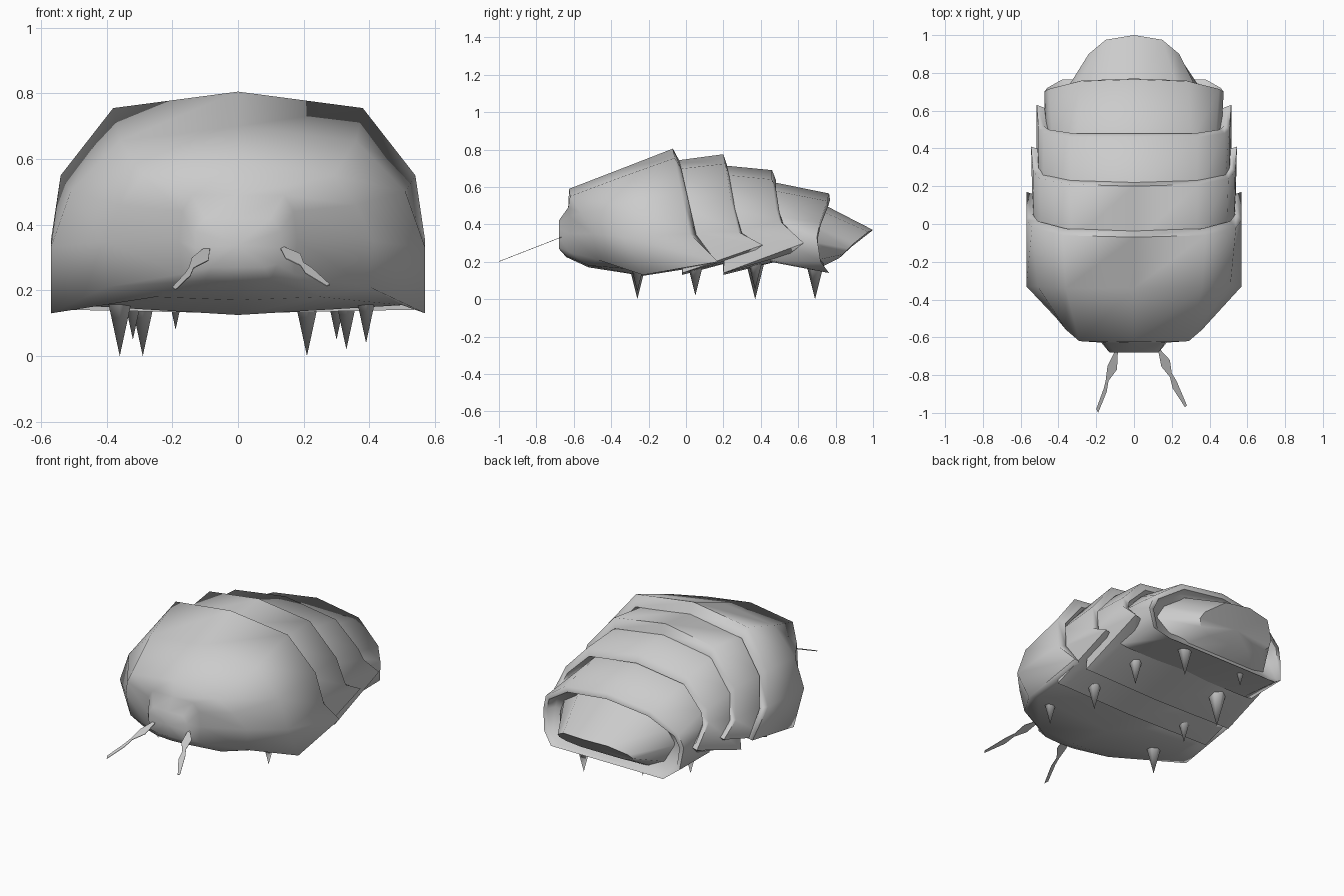
import bpy, bmesh, math
from mathutils import Vector

if "Cube" in bpy.data.objects:
    bpy.data.objects.remove(bpy.data.objects["Cube"])

grey = bpy.data.materials.new("shell_grey")
grey.diffuse_color = (0.6, 0.6, 0.6, 1)
grey.use_nodes = True
grey.node_tree.nodes["Principled BSDF"].inputs["Base Color"].default_value = grey.diffuse_color


def finish(name, bm, angle=35):
    bmesh.ops.recalc_face_normals(bm, faces=bm.faces)
    mesh = bpy.data.meshes.new(name)
    bm.to_mesh(mesh)
    bm.free()
    obj = bpy.data.objects.new(name, mesh)
    obj.data.materials.append(grey)
    bpy.context.collection.objects.link(obj)
    bpy.ops.object.select_all(action='DESELECT')
    obj.select_set(True)
    bpy.context.view_layer.objects.active = obj
    if angle:
        bpy.ops.object.shade_smooth_by_angle(angle=math.radians(angle))
    return obj


def inset(ring, sx, sz, dy, cz=0.3):
    """Copy of a half ring pulled toward the body axis; dy fades out low down."""
    return [(x * sx, y + (dy if z > cz else -0.01),
             cz + (z - cz) * (sz if z > cz else 0.97)) for x, y, z in ring]


def loft(name, rings, angle=50):
    """Skin half rings (top centre to belly centre), mirrored across x."""
    bm = bmesh.new()
    loops = []
    for half in rings:
        full = half + [(-x, y, z) for x, y, z in half[-2:0:-1]]
        loops.append([bm.verts.new(p) for p in full])
    n = len(loops[0])
    for a, b in zip(loops, loops[1:]):
        for i in range(n):
            j = (i + 1) % n
            bm.faces.new((a[i], a[j], b[j], b[i]))
    # end caps as fans
    for loop in (loops[0], loops[-1]):
        c = bm.verts.new(sum((v.co for v in loop), Vector()) / n)
        for i in range(n):
            bm.faces.new((loop[i], loop[(i + 1) % n], c))
    return finish(name, bm, angle)


def plate(name, rings, dy=0.02):
    """Body plate whose rear rim rolls down onto the next plate."""
    lip = inset(rings[-1], 0.945, 0.87, dy)
    return loft(name, rings + [lip, inset(lip, 0.95, 0.95, -0.05)], 75)


# Head and front shield: snout, face, brow, widest ring, rear rim
plate("front_shield", [
    [(0, -.68, .42), (.10, -.68, .42), (.13, -.68, .38), (.13, -.68, .33),
     (.12, -.68, .28), (.08, -.68, .27), (0, -.68, .27)],
    [(0, -.63, .49), (.14, -.63, .49), (.17, -.62, .44), (.18, -.62, .35),
     (.17, -.62, .25), (.10, -.64, .23), (0, -.64, .225)],
    [(0, -.625, .59), (.29, -.62, .55), (.36, -.56, .46), (.41, -.50, .35),
     (.40, -.47, .21), (.25, -.52, .18), (0, -.52, .17)],
    [(0, -.34, .70), (.36, -.34, .655), (.51, -.33, .50), (.57, -.33, .33),
     (.57, -.23, .13), (.50, -.23, .155), (0, -.23, .125)],
    [(0, -.07, .805), (.38, -.06, .755), (.54, -.02, .55), (.57, .02, .35),
     (.57, .17, .20), (.50, .14, .19), (0, .12, .18)]], 0.035)

# Overlapping back plates
plate("second_plate", [
    [(0, -.10, .735), (.33, -.09, .69), (.49, -.04, .51), (.53, -.02, .36),
     (.535, -.02, .14), (.48, -.02, .14), (0, -.02, .13)],
    [(0, .20, .775), (.34, .21, .725), (.50, .24, .53), (.535, .28, .36),
     (.545, .41, .29), (.48, .34, .24), (0, .32, .22)]])
plate("third_plate", [
    [(0, .15, .72), (.33, .16, .67), (.48, .19, .50), (.505, .21, .35),
     (.515, .20, .14), (.46, .20, .14), (0, .20, .13)],
    [(0, .46, .69), (.34, .46, .64), (.48, .48, .49), (.505, .50, .42),
     (.515, .63, .30), (.46, .55, .24), (0, .52, .21)]])
plate("rear_plate", [
    [(0, .42, .635), (.30, .42, .59), (.43, .43, .45), (.46, .44, .36),
     (.475, .45, .21), (.42, .45, .20), (0, .45, .20)],
    [(0, .765, .565), (.29, .755, .525), (.45, .715, .41), (.475, .70, .33),
     (.46, .72, .20), (.38, .765, .14), (0, .765, .14)]], 0.005)

# Tail with a sloping flat end
loft("tail", [
    [(0, .66, .545), (.25, .66, .50), (.36, .66, .40), (.39, .66, .31),
     (.37, .66, .20), (.28, .69, .155), (0, .69, .155)],
    [(0, 1.0, .37), (.15, .975, .36), (.24, .90, .30), (.25, .87, .27),
     (.22, .84, .24), (.14, .82, .22), (0, .82, .22)]], 45)

# Peg legs: right x, right tip z, left x, left tip z, y
for row, (xr, zr, xl, zl, y) in enumerate([(.39, .04, -.36, 0, -.26),
                                           (.33, .02, -.32, .05, .05),
                                           (.30, .05, -.29, 0, .37),
                                           (.21, 0, -.19, .08, .69)]):
    for side, x, z in (("right", xr, zr), ("left", xl, zl)):
        bm = bmesh.new()
        top = 0.23
        bmesh.ops.create_cone(bm, cap_ends=True, segments=6, radius1=0,
                              radius2=0.25 * (top - z), depth=top - z)
        bmesh.ops.remove_doubles(bm, verts=bm.verts, dist=1e-5)
        bmesh.ops.translate(bm, verts=bm.verts, vec=(x, y, (top + z) / 2))
        finish(f"{side}_leg_{row + 1}", bm, 65)

# Flat leaf-shaped feelers lying on one sloping plane
feelers = {
    "right_feeler": [(.125, -.65), (.19, -.72), (.20, -.79), (.225, -.83),
                     (.28, -.96), (.27, -.97), (.205, -.87), (.19, -.81),
                     (.145, -.755), (.13, -.68)],
    "left_feeler": [(-.085, -.67), (-.09, -.77), (-.135, -.83), (-.145, -.89),
                    (-.19, -1.0), (-.20, -.98), (-.16, -.87), (-.15, -.83),
                    (-.14, -.75), (-.105, -.68)]}
for name, outline in feelers.items():
    bm = bmesh.new()
    bm.faces.new([bm.verts.new((x, y, .20 + (y + 1) * .39)) for x, y in outline])
    out = bmesh.ops.extrude_face_region(bm, geom=bm.faces[:])["geom"]
    bmesh.ops.translate(bm, vec=(0, 0, .003),
                        verts=[g for g in out if isinstance(g, bmesh.types.BMVert)])
    finish(name, bm, 0)
